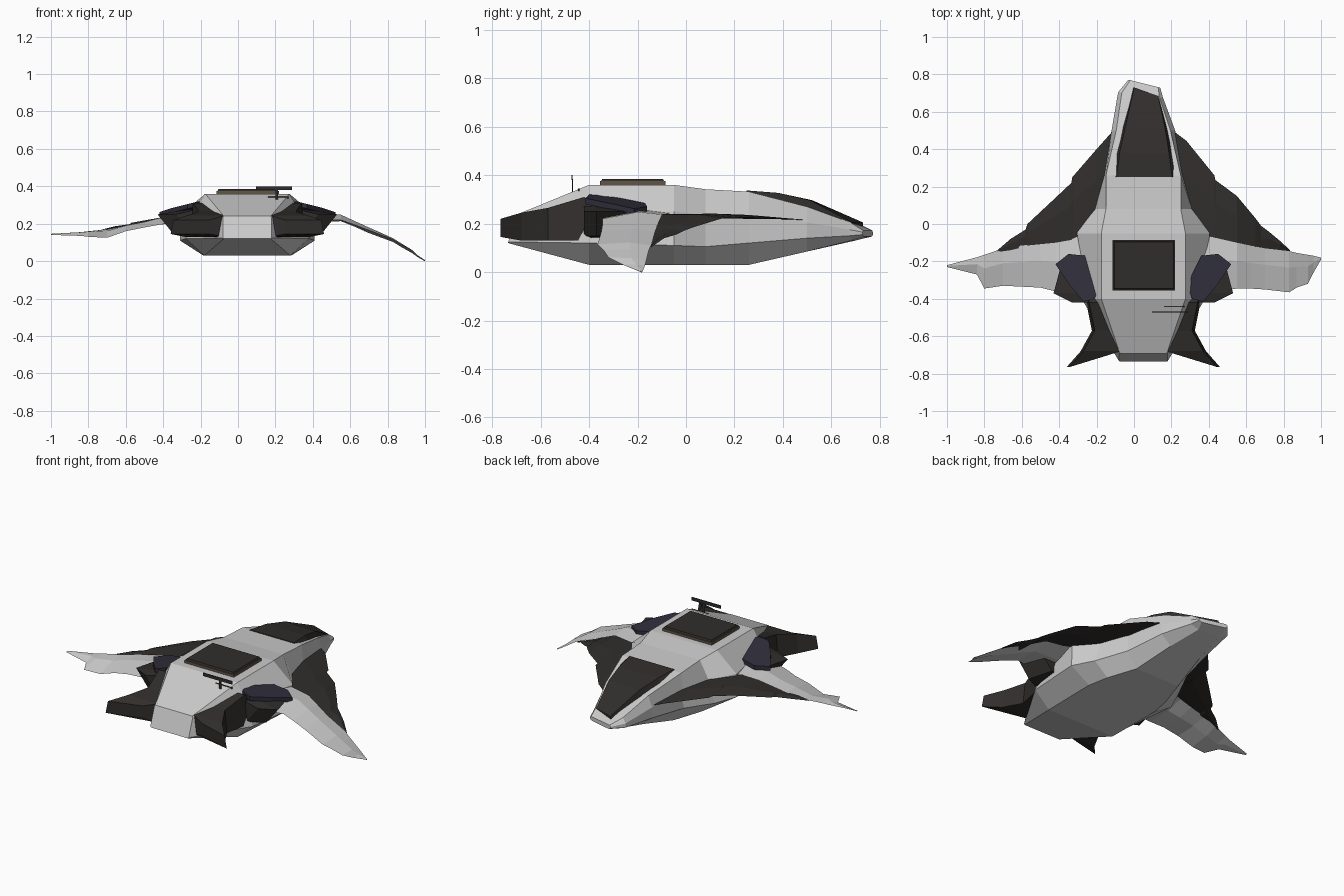
import bpy, bmesh
from mathutils import Vector

CX = 0.05  # centre line of the hull


def material(name, color):
    m = bpy.data.materials.new(name)
    m.diffuse_color = (*color, 1)
    return m


DARK = material("dark_plating", (0.03, 0.027, 0.025))
BLUE = material("blue_plating", (0.03, 0.028, 0.045))
BROWN = material("brown_trim", (0.12, 0.09, 0.06))


def loft(name, rings, mat=None):
    """Skin a closed solid through rings that share a point count."""
    bm = bmesh.new()
    loops = [[bm.verts.new(Vector(p)) for p in r] for r in rings]
    n = len(loops[0])
    for a, b in zip(loops, loops[1:]):
        for i in range(n):
            j = (i + 1) % n
            bm.faces.new((a[i], a[j], b[j], b[i]))
    bm.faces.new(loops[0])
    bm.faces.new(loops[-1])
    bmesh.ops.recalc_face_normals(bm, faces=bm.faces)
    me = bpy.data.meshes.new(name)
    bm.to_mesh(me)
    bm.free()
    ob = bpy.data.objects.new(name, me)
    bpy.context.collection.objects.link(ob)
    if mat:
        me.materials.append(mat)
    return ob


def box(name, x0, x1, y0, y1, z0, z1, mat=None, inset=0.0):
    d = inset
    return loft(name, [
        [(x0, y0, z0), (x1, y0, z0), (x1, y1, z0), (x0, y1, z0)],
        [(x0 + d, y0 + d, z1), (x1 - d, y0 + d, z1),
         (x1 - d, y1 - d, z1), (x0 + d, y1 - d, z1)]], mat)


def hull_ring(y, cx, wt, zt, wu, zu, wl, zl, wb, zb, tilt=0.0, skew=0.0):
    half = [(wb, zb), (wl, zl), (wu, zu), (wt, zt)]
    pts = half + [(-w, z) for w, z in reversed(half)]
    return [(cx + w, y + tilt * (z - zb) - skew * w, z) for w, z in pts]


# Faceted octagonal hull, tail (-y) to nose (+y)
loft("hull", [
    hull_ring(-.735, CX, .125, .24, .13, .235, .13, .125, .125, .12, tilt=.36),
    hull_ring(-.40, CX, .225, .36, .29, .25, .33, .12, .23, .03),
    hull_ring(-.05, CX, .225, .36, .355, .25, .36, .11, .235, .03),
    hull_ring(.08, CX, .20, .342, .26, .235, .30, .105, .21, .03),
    hull_ring(.26, CX, .20, .332, .208, .235, .215, .12, .15, .03),
    hull_ring(.50, CX, .145, .27, .17, .205, .17, .14, .105, .085),
    hull_ring(.69, .035, .10, .205, .12, .175, .12, .15, .07, .13, skew=.12),
    hull_ring(.75, .055, .075, .172, .085, .165, .085, .155, .07, .147, skew=.25),
])

# Long dark canopy on the nose
loft("canopy", [
    [(cx - w, y, z0), (cx + w, y - s, z0),
     (cx + .85 * w, y - .9 * s, z1), (cx - .85 * w, y, z1)]
    for y, s, cx, w, z0, z1 in (
        (.25, 0, .055, .175, .315, .337), (.38, 0, .055, .155, .28, .327),
        (.52, .01, .06, .125, .24, .297), (.73, .05, .065, .075, .16, .205))
], DARK)

# Roof hatch
box("hatch_frame", -.115, .22, -.355, -.085, .35, .375, BROWN)
box("hatch_cover", -.11, .215, -.35, -.09, .375, .385, DARK, .005)


def wing(name, stations, mat=None):
    """Stations: x, leading y, trailing y, leading z, trailing z, thickness."""
    rings = []
    for x, yl, yt, zl, zt, t in stations:
        ym, zm = yl * .6 + yt * .4, zl * .6 + zt * .4
        rings.append([(x, yl, zl), (x, ym, zm + t / 2),
                      (x, yt, zt), (x, ym, zm - t / 2)])
    return loft(name, rings, mat)


# Drooping light wings, uneven left and right
wing("right_wing", [
    (.33, -.05, -.38, .245, .22, .05), (.55, -.10, -.345, .238, .22, .035),
    (.62, -.115, -.345, .205, .195, .03), (.70, -.13, -.35, .165, .165, .03),
    (.83, -.145, -.365, .11, .115, .02), (.87, -.155, -.34, .085, .09, .02),
    (.93, -.165, -.32, .045, .06, .015), (.96, -.17, -.26, .025, .03, .01),
    (1.0, -.18, -.19, .0, .005, .006)])
wing("left_wing", [
    (-.24, -.05, -.38, .245, .22, .05), (-.42, -.10, -.36, .225, .195, .035),
    (-.50, -.105, -.34, .205, .18, .03), (-.60, -.115, -.335, .19, .16, .025),
    (-.70, -.13, -.33, .17, .125, .02), (-.80, -.165, -.345, .16, .13, .02),
    (-.84, -.178, -.27, .155, .135, .015), (-1.0, -.22, -.23, .145, .14, .006)])

# Ragged dark strakes ahead of the wings
wing("right_strake", [
    (.22, .49, .0, .215, .24, .012), (.28, .445, -.02, .22, .24, .016),
    (.43, .26, -.08, .225, .24, .02), (.435, .235, -.09, .225, .24, .02),
    (.55, .15, -.11, .222, .238, .02), (.65, .03, -.13, .185, .19, .02),
    (.68, -.01, -.19, .17, .165, .02), (.72, -.04, -.135, .155, .155, .015),
    (.78, -.09, -.14, .14, .13, .012), (.835, -.14, -.15, .105, .105, .006)], DARK)
wing("left_strake", [
    (-.12, .49, .0, .215, .24, .012), (-.20, .40, -.02, .22, .24, .016),
    (-.33, .25, -.08, .225, .24, .02), (-.335, .22, -.085, .225, .235, .02),
    (-.42, .14, -.10, .22, .225, .02), (-.57, .0, -.115, .195, .195, .02),
    (-.58, -.03, -.12, .19, .19, .015), (-.66, -.08, -.14, .18, .18, .012),
    (-.73, -.14, -.15, .165, .165, .006)], DARK)

for side, s in (("right", 1), ("left", -1)):
    def at(u, y, z):
        return (CX + s * u, y, z)

    # Dark tail nacelle flaring out to a fin
    loft(side + "_tail_fin", [
        [at(ui, y, z0), at(uo, y - d, z0), at(uo - .015, y - d, z1), at(ui, y, z1)]
        for y, d, ui, uo, z0, z1 in (
            (-.37, 0, .20, .31, .13, .28), (-.42, 0, .19, .305, .13, .31),
            (-.57, 0, .13, .275, .13, .265), (-.68, 0, .12, .335, .13, .245),
            (-.705, .06, .20, .41, .145, .22))], DARK)

    # Dark intake block tucked under the blue cover
    loft(side + "_intake", [
        [at(.22, y, .13), at(uo - .08, y, .15), at(uo, y, .25), at(.22, y, .29)]
        for y, uo in ((-.42, .38), (-.37, .48), (-.22, .44))], DARK)

    # Slanted blue cover plate
    outline = [(.47, -.215, .262), (.40, -.16, .27), (.31, -.17, .285),
               (.235, -.32, .315), (.26, -.40, .32), (.32, -.415, .305),
               (.40, -.32, .285)]
    loft(side + "_wing_root_cover", [
        [at(u, y, z - .025) for u, y, z in outline],
        [at(u, y, z) for u, y, z in outline]], BLUE)

# Small aerial blades over the tail
box("aerial_blade", .095, .29, -.473, -.469, .38, .40, DARK)
box("aerial_foot", .16, .27, -.445, -.439, .335, .345, DARK)
box("aerial_stem", .20, .215, -.471, -.467, .32, .385, DARK)
